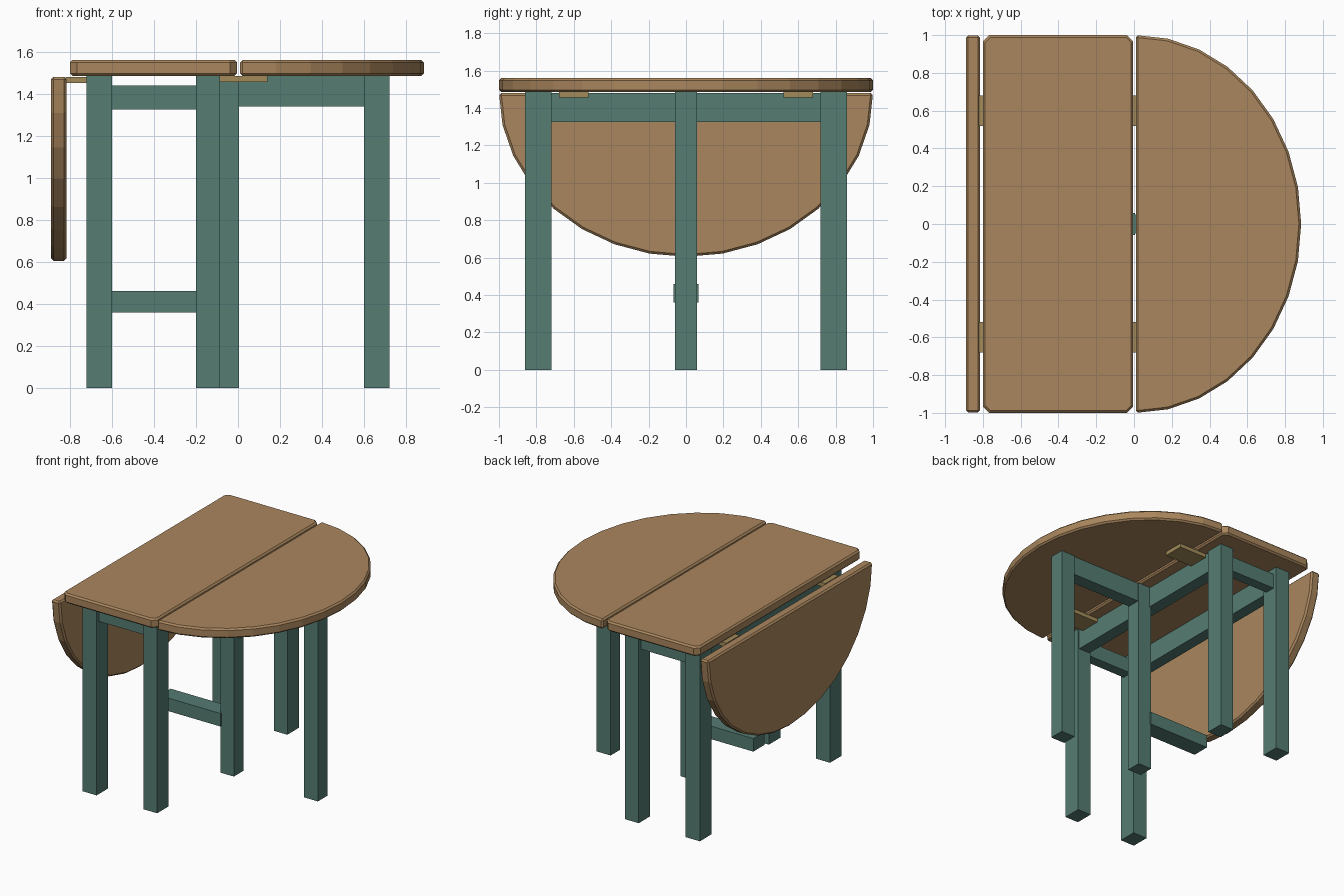
import bpy, math

if "Cube" in bpy.data.objects:
    bpy.data.objects.remove(bpy.data.objects["Cube"])


def material(name, color):
    m = bpy.data.materials.new(name)
    m.diffuse_color = (*color, 1)
    m.use_nodes = True
    m.node_tree.nodes["Principled BSDF"].inputs["Base Color"].default_value = m.diffuse_color
    return m


WOOD = material("oak", (0.40, 0.24, 0.11))
PAINT = material("green_paint", (0.09, 0.20, 0.17))
METAL = material("brass", (0.36, 0.26, 0.10))


def prism(name, outline, depth, mat, place):
    """Extrude a counter-clockwise outline; place maps (u, v, w) to world."""
    n = len(outline)
    verts = [place(u, v, w) for w in (0, depth) for u, v in outline]
    faces = [list(range(n))[::-1], list(range(n, 2 * n))]
    faces += [[i, (i + 1) % n, n + (i + 1) % n, n + i] for i in range(n)]
    mesh = bpy.data.meshes.new(name)
    mesh.from_pydata(verts, [], faces)
    mesh.materials.append(mat)
    obj = bpy.data.objects.new(name, mesh)
    bpy.context.collection.objects.link(obj)
    return obj


def box(name, x, y, z, mat=PAINT):
    outline = [(x[0], y[0]), (x[1], y[0]), (x[1], y[1]), (x[0], y[1])]
    return prism(name, outline, z[1] - z[0], mat, lambda u, v, w: (u, v, z[0] + w))


def chamfer(obj, width=0.012):
    b = obj.modifiers.new("edge_chamfer", "BEVEL")
    b.width = width
    b.segments = 1
    b.limit_method = "ANGLE"
    b.angle_limit = math.radians(50)


UNDER, TOP = 1.485, 1.56
THICK = TOP - UNDER

# Fixed centre board with clipped corners
x0, x1, c = -0.80, -0.004, 0.034
board = [(x0 + c, -1), (x1 - c, -1), (x1, c - 1), (x1, 1 - c),
         (x1 - c, 1), (x0 + c, 1), (x0, 1 - c), (x0, c - 1)]
chamfer(prism("centre_board", board, THICK, WOOD, lambda u, v, w: (u, v, UNDER + w)))

# Half-oval leaves: one raised, one hanging
half = [(0.875 * math.cos(a), math.sin(a))
        for a in (math.pi * (i / 16 - 0.5) for i in range(17))]
chamfer(prism("raised_leaf", half, THICK, WOOD,
              lambda u, v, w: (0.01 + u, v, UNDER + w)))
chamfer(prism("hanging_leaf", half, THICK, WOOD,
              lambda u, v, w: (-0.89 + w, v, 1.48 - u)))

# Main frame: four legs, end aprons, hinges (mirrored front/back)
for side, s in (("front", -1), ("back", 1)):
    span = lambda a, b: sorted((s * a, s * b))
    box(side + "_left_leg", (-0.72, -0.60), span(0.72, 0.86), (0, UNDER))
    box(side + "_right_leg", (-0.20, -0.085), span(0.72, 0.86), (0, UNDER))
    box(side + "_apron", (-0.61, -0.19), span(0.75, 0.83), (1.325, 1.44))
    box(side + "_right_hinge", (-0.14, 0.14), span(0.52, 0.68), (1.455, UNDER), METAL)
    box(side + "_left_hinge", (-0.82, -0.66), span(0.52, 0.68), (1.45, UNDER - 0.005), METAL)

# Long aprons
box("left_apron", (-0.705, -0.615), (-0.73, 0.73), (1.325, UNDER - 0.005))
box("right_apron", (-0.19, -0.095), (-0.73, 0.73), (1.325, UNDER - 0.005))

# Swing gate supporting the raised leaf, and the low stretcher
box("gate_inner_leg", (-0.11, 0.005), (-0.058, 0.058), (0, UNDER))
box("gate_outer_leg", (0.60, 0.72), (-0.058, 0.058), (0, UNDER))
box("gate_rail", (0.0, 0.605), (-0.05, 0.05), (1.34, UNDER))
box("low_stretcher", (-0.62, -0.10), (-0.068, 0.068), (0.36, 0.46))
